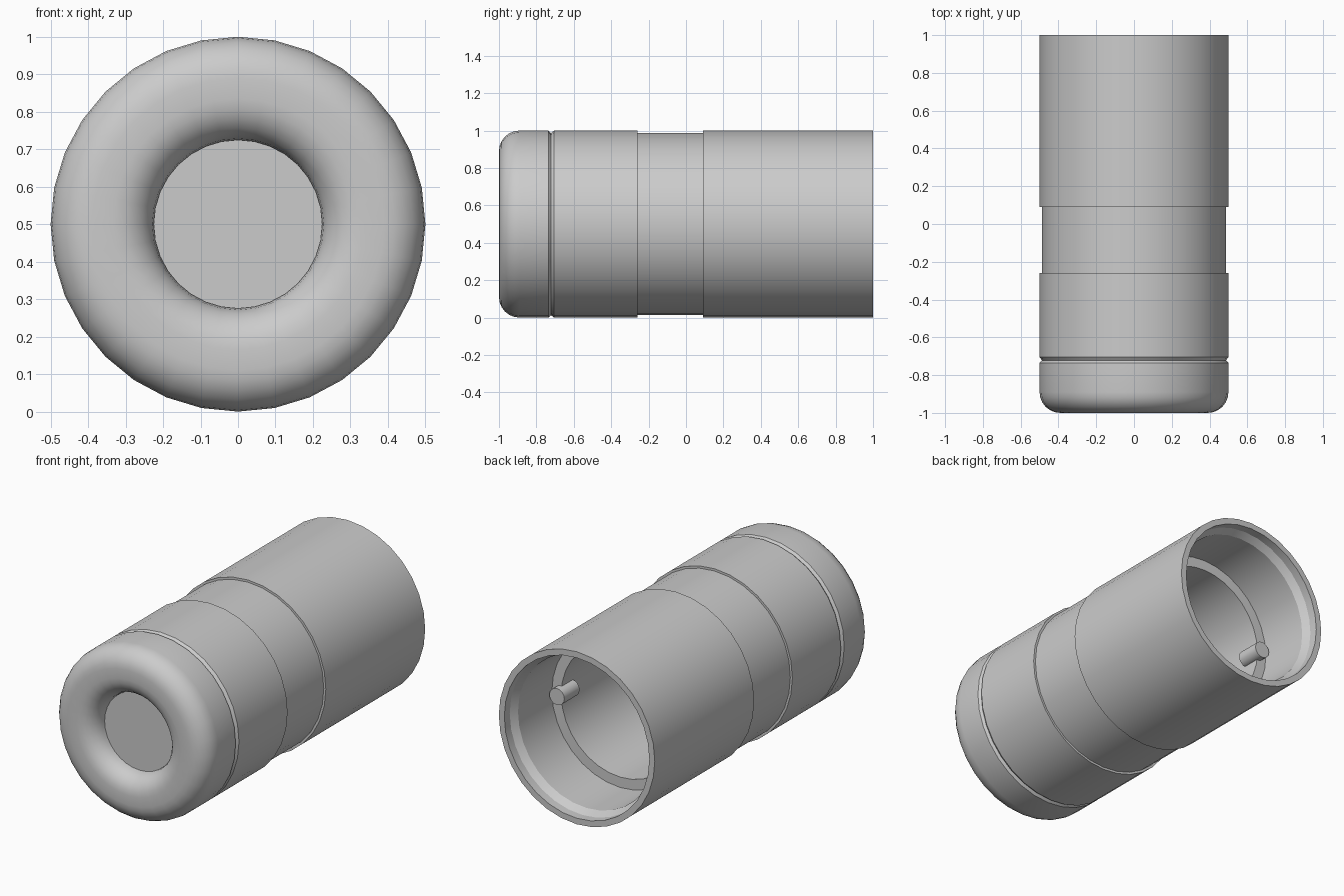
import bpy
import bmesh
from math import radians, sin, cos, pi

SIDES = 32
AXIS_Z = 0.5

cube = bpy.data.objects.get("Cube")
if cube:
    bpy.data.objects.remove(cube, do_unlink=True)

# Plain grey for every part
grey = bpy.data.materials.new("plain_grey")
grey.use_nodes = True
grey.diffuse_color = (0.6, 0.6, 0.6, 1)
grey.node_tree.nodes["Principled BSDF"].inputs["Base Color"].default_value = (0.6, 0.6, 0.6, 1)


def arc(r, y, radius, start, end, steps=6):
    """Points of a fillet around (r, y), angles in degrees."""
    angles = [radians(start + (end - start) * i / steps) for i in range(steps + 1)]
    return [(r + radius * cos(a), y + radius * sin(a)) for a in angles]


def lathe(name, profile, closed=False, x=0.0, sides=SIDES):
    """Spin (radius, y) points around an axis parallel to y."""
    bm = bmesh.new()
    verts = [bm.verts.new((r, y, 0)) for r, y in profile]
    edges = [bm.edges.new(pair) for pair in zip(verts, verts[1:])]
    if closed:
        edges.append(bm.edges.new((verts[-1], verts[0])))
    bmesh.ops.spin(bm, geom=verts + edges, cent=(0, 0, 0), axis=(0, 1, 0),
                   angle=2 * pi, steps=sides, use_merge=False)
    bmesh.ops.remove_doubles(bm, verts=bm.verts, dist=0.0002)
    bmesh.ops.recalc_face_normals(bm, faces=bm.faces)
    mesh = bpy.data.meshes.new(name)
    bm.to_mesh(mesh)
    bm.free()
    mesh.materials.append(grey)
    obj = bpy.data.objects.new(name, mesh)
    obj.location = (x, 0, AXIS_Z)
    bpy.context.collection.objects.link(obj)
    bpy.ops.object.select_all(action="DESELECT")
    obj.select_set(True)
    bpy.context.view_layer.objects.active = obj
    bpy.ops.object.shade_smooth_by_angle(angle=radians(30))
    return obj


# Rounded front cap with a dished centre and a hollow back
lip = 0.11
cap = [(0, -0.9), (0.225, -0.9)]
cap += arc(0.335, -1 + lip, lip, 180, 270)
cap += arc(0.5 - lip, -1 + lip, lip, 270, 360)
cap += [(0.5, -0.735), (0.487, -0.722), (0.38, -0.722), (0.38, -0.85), (0, -0.85)]
lathe("front_cap", cap)

# Barrel: chamfered front edge, recessed band, stepped rear socket and bore
barrel = [
    (0.487, -0.722), (0.5, -0.705),
    (0.5, -0.26), (0.487, -0.26),
    (0.487, 0.09), (0.5, 0.09),
    (0.5, 1.0), (0.465, 1.0),
    (0.465, 0.95), (0.44, 0.91),
    (0.44, 0.6), (0.38, 0.6),
    (0.38, -0.722),
]
lathe("barrel", barrel, closed=True)

# Locating pins on the inner ledge, one on each side
for side, sign in (("left", 1), ("right", -1)):
    lathe(side + "_locating_pin", [(0, 0.5), (0.048, 0.5), (0.048, 0.64), (0, 0.64)],
          x=sign * 0.38, sides=16)
